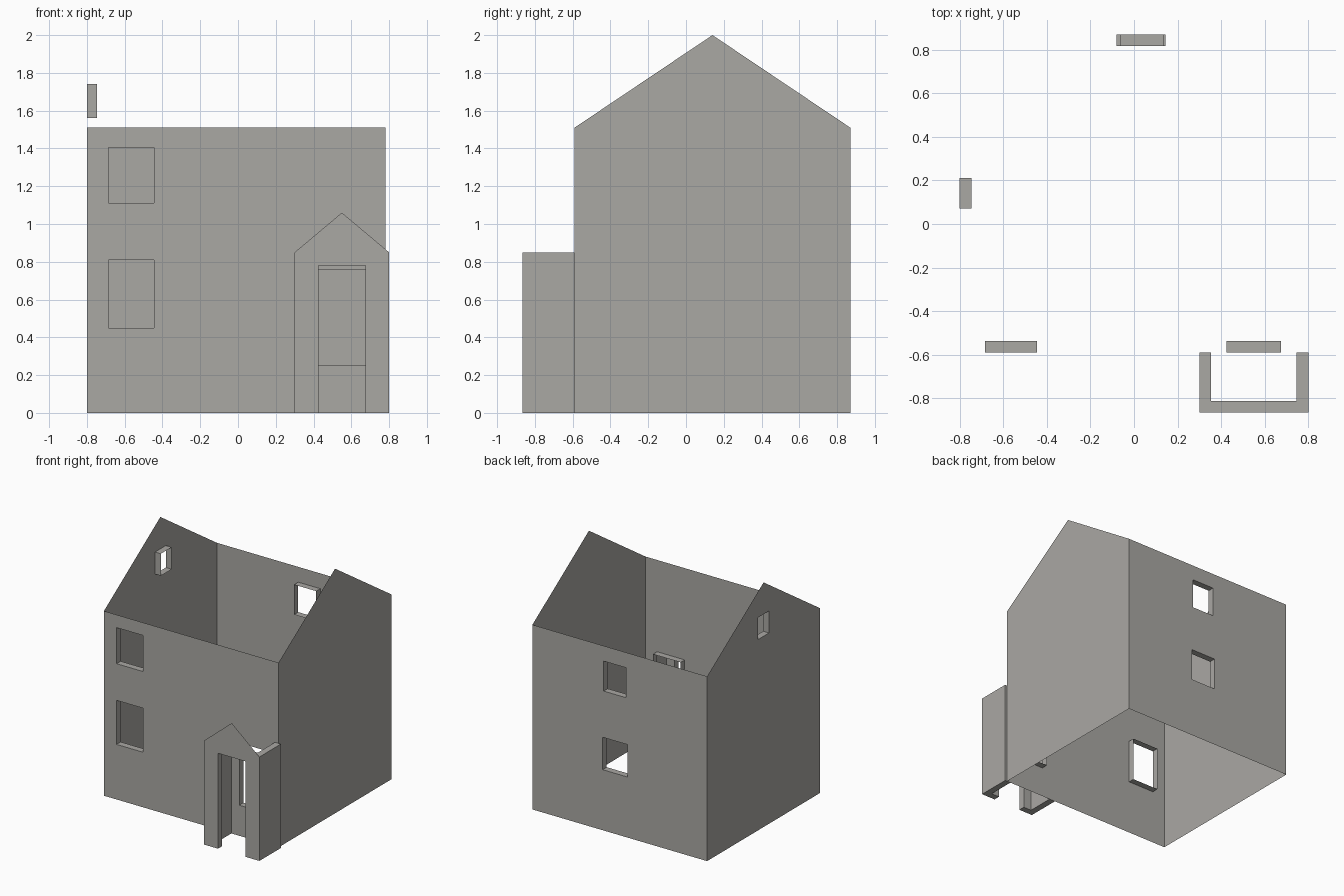
import bpy, bmesh
from mathutils import Vector

if "Cube" in bpy.data.objects:
    bpy.data.objects.remove(bpy.data.objects["Cube"])

stone = bpy.data.materials.new("warm_grey")
stone.diffuse_color = (0.40, 0.392, 0.37, 1)
stone.use_nodes = True
stone.node_tree.nodes["Principled BSDF"].inputs["Base Color"].default_value = stone.diffuse_color

X0, X1, Y0, Y1 = -0.80, 0.78, -0.59, 0.87   # house footprint
EAVE, RIDGE, DEPTH = 1.51, 2.0, 0.053       # wall heights, reveal depth


def finish(name, bm):
    me = bpy.data.meshes.new(name)
    bm.to_mesh(me)
    bm.free()
    me.materials.append(stone)
    ob = bpy.data.objects.new(name, me)
    bpy.context.collection.objects.link(ob)
    return ob


def rect(a0, a1, z0, z1):
    return [(a0, z0), (a1, z0), (a1, z1), (a0, z1)]


def sheet(name, place, outline, holes, outward):
    """Thin wall with rectangular openings and reveals running inwards."""
    out = Vector(outward)
    bm = bmesh.new()
    edges, rings = [], []
    for loop in [outline] + [rect(*h) for h in holes]:
        vs = [bm.verts.new(place(a, z)) for a, z in loop]
        rings.append(vs)
        edges += [bm.edges.new((vs[i], vs[i - 1])) for i in range(len(vs))]
    bmesh.ops.triangle_fill(bm, edges=edges, use_beauty=True, normal=out)
    bm.normal_update()
    for f in bm.faces:
        if f.normal.dot(out) < 0:
            f.normal_flip()
    for ring in rings[1:]:
        centre = sum((v.co for v in ring), Vector()) / 4
        inner = [bm.verts.new(v.co - out * DEPTH) for v in ring]
        for i in range(4):
            f = bm.faces.new((ring[i - 1], ring[i], inner[i], inner[i - 1]))
            f.normal_update()
            if f.normal.dot(centre - f.calc_center_median()) < 0:
                f.normal_flip()
    return finish(name, bm)


# Front and back walls
sheet("front_wall", lambda a, z: (a, Y0, z), rect(X0, X1, 0, EAVE),
      [(-0.685, -0.445, 0.45, 0.81), (-0.685, -0.445, 1.11, 1.405),
       (0.425, 0.675, 0.25, 0.76)], (0, -1, 0))
sheet("back_wall", lambda a, z: (a, Y1, z), rect(X0, X1, 0, EAVE),
      [(-0.08, 0.145, 0.495, 0.76), (-0.065, 0.135, 1.14, 1.385)], (0, 1, 0))

# Gable walls
gable = [(Y0, 0), (Y1, 0), (Y1, EAVE), ((Y0 + Y1) / 2, RIDGE), (Y0, EAVE)]
sheet("left_gable_wall", lambda a, z: (X0, a, z), gable,
      [(0.07, 0.21, 1.56, 1.74)], (-1, 0, 0))
sheet("right_gable_wall", lambda a, z: (X1, a, z), gable, [], (1, 0, 0))

# Porch: thick U-shaped wall, doorway left open down to the ground
PX0, PX1, PY, PZ, DOOR = 0.30, 0.80, -0.866, 0.85, 0.78
front = [(PX0, 0), (0.425, 0), (0.425, DOOR), (0.675, DOOR),
         (0.675, 0), (PX1, 0), (PX1, PZ), (PX0, PZ)]
bm = bmesh.new()
face = bm.faces.new([bm.verts.new((x, PY, z)) for x, z in front])
ext = bmesh.ops.extrude_face_region(bm, geom=[face], use_keep_orig=True)
bmesh.ops.translate(bm, vec=(0, DEPTH, 0),
                    verts=[g for g in ext["geom"] if isinstance(g, bmesh.types.BMVert)])
bmesh.ops.recalc_face_normals(bm, faces=bm.faces)
finish("porch_front_wall", bm)

for side, x in (("left", PX0), ("right", PX1 - DEPTH)):
    bm = bmesh.new()
    bmesh.ops.create_cube(bm, size=1)
    y = PY + DEPTH
    for v in bm.verts:
        v.co = (x + DEPTH * (v.co.x + 0.5), y + (Y0 - y) * (v.co.y + 0.5), PZ * (v.co.z + 0.5))
    finish("porch_%s_wall" % side, bm)

# Porch gable: thin triangle above the doorway
sheet("porch_gable", lambda a, z: (a, PY, z),
      [(PX0, PZ), (PX1, PZ), ((PX0 + PX1) / 2, 1.06)], [], (0, -1, 0))
